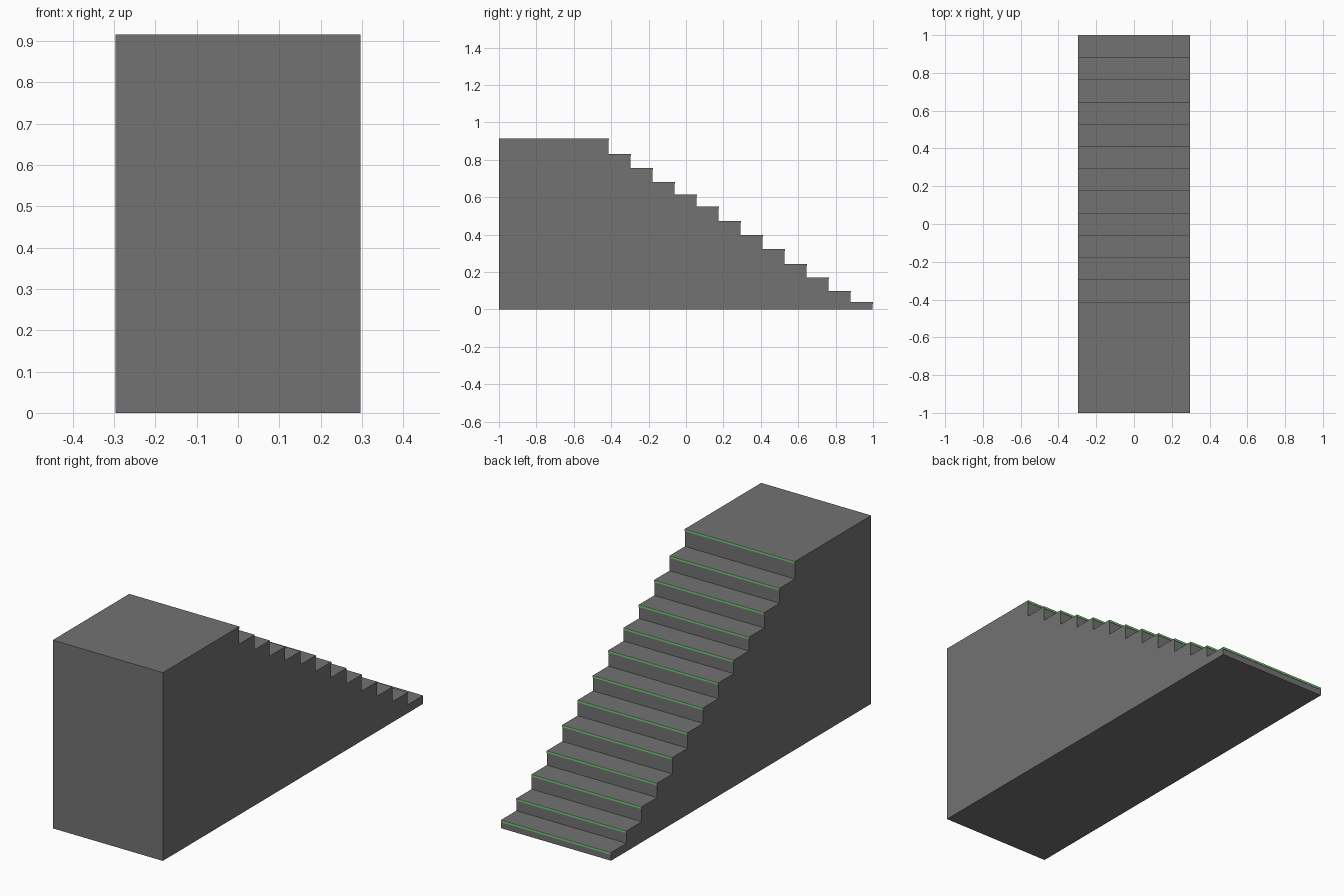
import bpy, bmesh

if "Cube" in bpy.data.objects:
    bpy.data.objects.remove(bpy.data.objects["Cube"])

HALF_W = 0.296      # half the width of the flight
RUN = 0.1177        # depth of one tread
LIP = 0.002         # how far a nosing strip stands out from its riser
STRIP_H = 0.01
# tread heights, lowest step first, landing last
HEIGHTS = [0.04, 0.10, 0.172, 0.242, 0.322, 0.398, 0.473,
           0.55, 0.615, 0.682, 0.757, 0.83, 0.915]


def material(name, rgb):
    mat = bpy.data.materials.new(name)
    mat.diffuse_color = (*rgb, 1)
    mat.use_nodes = True
    mat.node_tree.nodes["Principled BSDF"].inputs["Base Color"].default_value = mat.diffuse_color
    return mat


def extrude_profile(name, profile, mat):
    """Extrude a closed (y, z) outline across the width of the stairs."""
    bm = bmesh.new()
    face = bm.faces.new([bm.verts.new((-HALF_W, y, z)) for y, z in profile])
    new = bmesh.ops.extrude_face_region(bm, geom=[face])["geom"]
    bmesh.ops.translate(bm, vec=(2 * HALF_W, 0, 0),
                        verts=[g for g in new if isinstance(g, bmesh.types.BMVert)])
    bmesh.ops.recalc_face_normals(bm, faces=bm.faces)
    mesh = bpy.data.meshes.new(name)
    bm.to_mesh(mesh)
    bm.free()
    mesh.materials.append(mat)
    obj = bpy.data.objects.new(name, mesh)
    bpy.context.collection.objects.link(obj)
    return obj


dark_grey = material("dark_grey", (0.17, 0.17, 0.17))
green = material("green_strip", (0.2, 0.6, 0.2))

# solid flight of steps with the landing at the front
outline = [(-1, 0), (1 - LIP, 0)]
for i, z in enumerate(HEIGHTS):
    y = 1 - LIP - i * RUN
    back = y - RUN if i < len(HEIGHTS) - 1 else -1
    outline += [(y, z), (back, z)]
extrude_profile("stair_body", outline, dark_grey)

# green nosing strip along the top of every riser
for i, z in enumerate(HEIGHTS):
    y = 1 - i * RUN
    extrude_profile(f"nosing_strip_{i + 1}",
                    [(y - LIP, z - STRIP_H), (y, z - STRIP_H), (y, z), (y - LIP, z)], green)
